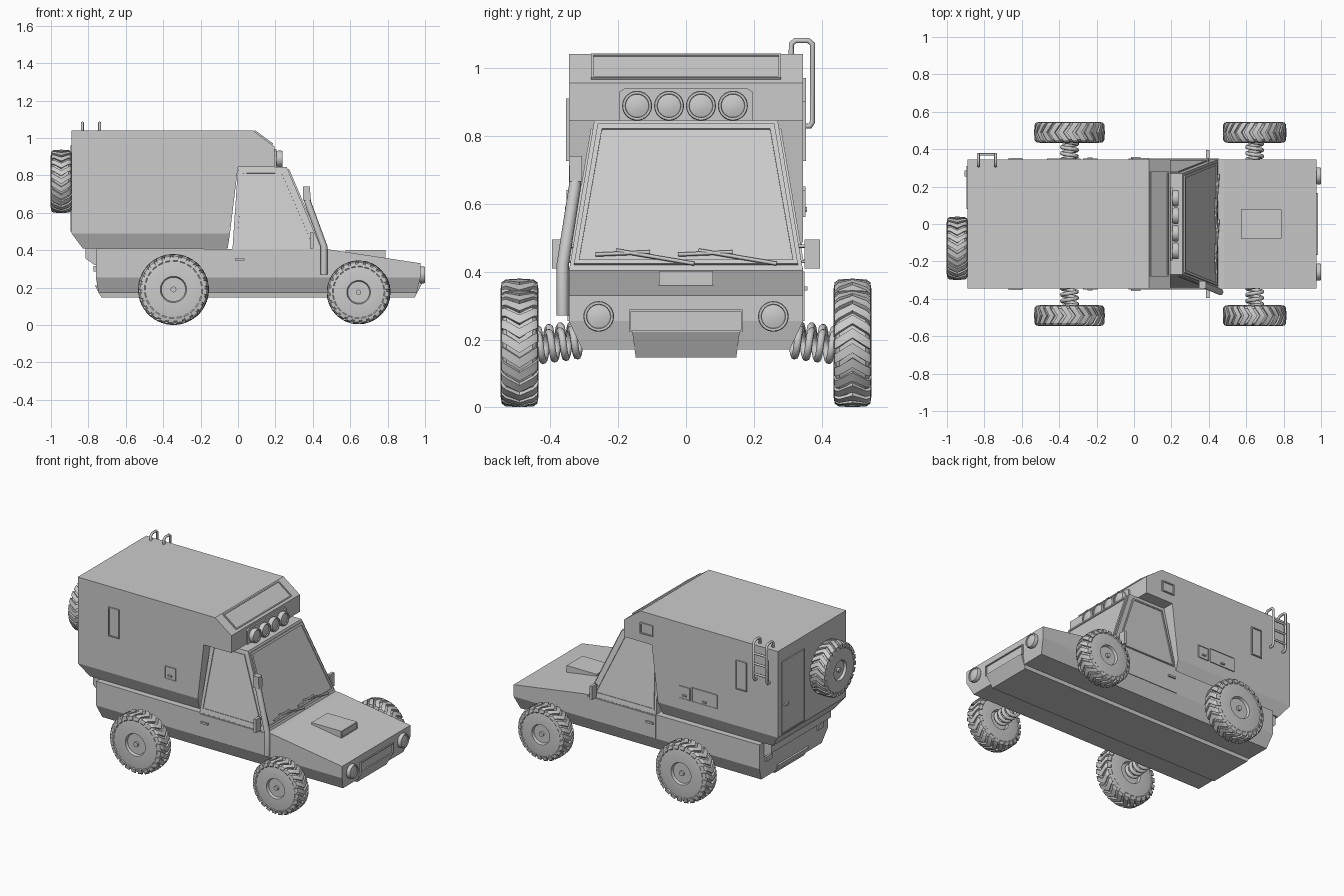
import bpy, bmesh, math
from mathutils import Vector as V

if "Cube" in bpy.data.objects:
    bpy.data.objects.remove(bpy.data.objects["Cube"])


def finish(name, bm, smooth=False):
    bmesh.ops.recalc_face_normals(bm, faces=bm.faces[:])
    me = bpy.data.meshes.new(name)
    bm.to_mesh(me)
    bm.free()
    ob = bpy.data.objects.new(name, me)
    bpy.context.collection.objects.link(ob)
    if smooth:
        bpy.ops.object.select_all(action='DESELECT')
        ob.select_set(True)
        bpy.context.view_layer.objects.active = ob
        bpy.ops.object.shade_smooth_by_angle(angle=math.radians(30))
    return ob


def prism(name, pts, yc=0):
    """Side profile of (x, z, half width) points, closed across y."""
    bm = bmesh.new()
    a, b = [[bm.verts.new((x, yc + s * w, z)) for x, z, w in pts] for s in (-1, 1)]
    bm.faces.new(a)
    bm.faces.new(b[::-1])
    n = len(pts)
    for i in range(n):
        j = (i + 1) % n
        bm.faces.new((a[i], b[i], b[j], a[j]))
    return finish(name, bm)


def panel(name, corners, out, border=0.012, h=0.008, sink=0.006):
    """Raised plate on a surface, with a sunken middle when border > 0."""
    bm = bmesh.new()
    f = bm.faces.new([bm.verts.new(c) for c in corners])
    f.normal_update()
    if f.normal.dot(V(out)) < 0:
        f.normal_flip()
    n = f.normal.copy()
    r = bmesh.ops.extrude_face_region(bm, geom=[f])['geom']
    top = [g for g in r if isinstance(g, bmesh.types.BMFace)][0]
    bmesh.ops.translate(bm, verts=top.verts[:], vec=n * h)
    if border:
        bmesh.ops.inset_region(bm, faces=[top], thickness=border)
        r = bmesh.ops.extrude_face_region(bm, geom=[top])['geom']
        bmesh.ops.delete(bm, geom=[top], context='FACES_ONLY')
        bmesh.ops.translate(bm, verts=[g for g in r if isinstance(g, bmesh.types.BMVert)], vec=-n * sink)
    return finish(name, bm)


def side_panel(name, s, x0, x1, z0, z1, y=0.345, **k):
    return panel(name, [(x0, s * y, z0), (x1, s * y, z0), (x1, s * y, z1), (x0, s * y, z1)], (0, s, 0), **k)


def end_panel(name, x, y0, y1, z0, z1, **k):
    return panel(name, [(x, y0, z0), (x, y1, z0), (x, y1, z1), (x, y0, z1)], (x, 0, 0), **k)


def box(name, c, size):
    bm = bmesh.new()
    bmesh.ops.create_cube(bm, size=1)
    bmesh.ops.scale(bm, vec=size, verts=bm.verts)
    bmesh.ops.translate(bm, vec=c, verts=bm.verts)
    return finish(name, bm)


def tube(name, pts, r, res=2):
    cu = bpy.data.curves.new(name, 'CURVE')
    cu.dimensions = '3D'
    cu.bevel_depth, cu.bevel_resolution, cu.use_fill_caps = r, res, True
    sp = cu.splines.new('POLY')
    sp.points.add(len(pts) - 1)
    for p, c in zip(sp.points, pts):
        p.co = (*c, 1)
    ob = bpy.data.objects.new(name, cu)
    bpy.context.collection.objects.link(ob)
    bpy.ops.object.select_all(action='DESELECT')
    ob.select_set(True)
    bpy.context.view_layer.objects.active = ob
    bpy.ops.object.convert(target='MESH')
    return ob


def revolve(bm, prof, seg):
    """Revolve (radius, height) points around z."""
    rings = []
    for r, h in prof:
        n = 1 if r == 0 else seg
        rings.append([bm.verts.new((r * math.cos(2 * math.pi * i / seg), r * math.sin(2 * math.pi * i / seg), h))
                      for i in range(n)])
    for a, b in zip(rings, rings[1:]):
        for i in range(seg):
            vs = [a[i % len(a)], a[(i + 1) % len(a)], b[(i + 1) % len(b)], b[i % len(b)]]
            bm.faces.new(list(dict.fromkeys(vs)))


def place(ob, loc, axis):
    ob.location = loc
    ob.rotation_euler = V(axis).to_track_quat('Z', 'Y').to_euler()


def wheel(name, loc, axis, R, hw=0.054, lugs=24):
    bm = bmesh.new()
    half = [(0, .95), (.08, .95), (.08, .7), (.34, .7), (.37, 1), (.75, 1), (.88, .9), (.93, .72)]
    prof = half + [(r, -h) for r, h in half[::-1]]
    revolve(bm, [(r * R, h * hw) for r, h in prof], 48)
    # chevron tread lugs wrapping over the shoulders
    arc = [(-1.04, .82), (-.97, .94), (-.75, .985), (0, 1), (.75, .985), (.97, .94), (1.04, .82)]
    for k in range(lugs):
        rows = []
        for h, r in arc:
            ang = 2 * math.pi * k / lugs + 0.2 * min(abs(h), 1)
            hb = h * .8
            ring = []
            for da, rr, hh in ((-.085, r - .09, hb), (-.085, r, h), (.085, r, h), (.085, r - .09, hb)):
                ring.append(bm.verts.new((rr * R * math.cos(ang + da), rr * R * math.sin(ang + da), hh * hw)))
            rows.append(ring)
        for a, b in zip(rows, rows[1:]):
            for i in range(3):
                bm.faces.new((a[i], a[i + 1], b[i + 1], b[i]))
        bm.faces.new(rows[0])
        bm.faces.new(rows[-1][::-1])
    place(finish(name, bm, True), loc, axis)


def lamp(name, loc, r, d):
    bm = bmesh.new()
    revolve(bm, [(0, 0), (r * .8, 0), (r, d * .4), (r, d * .85), (r * .95, d), (r * .8, d), (r * .77, d * .85),
                 (r * .4, d * .97), (0, d)], 32)
    place(finish(name, bm, True), loc, (1, 0, 0))


# lower body, hood and chassis
W = 0.345
prism('body', [(-.76, .41, W), (.48, .405, W), (.976, .33, W), (.976, .255, W), (-.76, .255, W)])
prism('body_sill', [(-.76, .255, W), (.976, .255, W), (.955, .17, .305), (-.745, .17, .305)])
prism('chassis_bumper', [(-.765, .21, .155), (-.73, .147, .148), (.945, .147, .148), (.984, .222, .158)])
prism('tailgate', [(-.76, .41, .3), (-.815, .41, .3), (-.815, .355, .3), (-.765, .32, .3), (-.76, .32, .3)])
prism('hood_scoop', [(.575, .38, .08), (.575, .402, .08), (.785, .402, .08), (.785, .35, .08)])
end_panel('scoop_opening', .785, -.078, .078, .36, .4, border=.006, h=.004, sink=.003)
end_panel('grille', .974, -.167, .167, .222, .288, border=.008, h=.01, sink=.008)

# camper box with tapered skirt
prism('camper', [(-.89, .49, W), (-.89, 1.04, W), (.08, 1.04, W), (.195, .955, W), (.195, .845, W),
                 (0, .845, W), (-.043, .49, W)])
prism('camper_skirt', [(-.89, .49, W), (-.043, .49, W), (-.055, .41, .31), (-.83, .41, .31)])

# cab with windshield and side windows
prism('cab', [(-.03, .4, W), (0, .845, .27), (.26, .845, .27), (.45, .4, W)])


def cab_y(z):
    return .345 - .075 * (z - .4) / .445


def shield_x(z):
    return .26 + .19 * (.845 - z) / .445


panel('windshield', [(shield_x(z), s * (cab_y(z) - .012), z) for s, z in ((-1, .42), (1, .42), (1, .832), (-1, .832))],
      (1, 0, 1), border=.02)
for s in (-1, 1):
    win = [(-.015, .43), (.02, .82), (.24, .82), (.405, .43)]
    panel('side_window', [(x, s * cab_y(z), z) for x, z in win], (0, s, 0), border=.012, h=.006, sink=.005)
    side_panel('door', s, -.03, .455, .255, .4, border=0, h=.004)
    box('door_handle', (.01, s * .352, .35), (.05, .012, .012))
    # side mirrors
    box('mirror', (.395, s * .372, .452), (.018, .045, .085))
    for z in (.43, .475):
        tube('mirror_arm', [(.395, s * .325, z), (.395, s * .365, z)], .005)
    lamp('headlight', (.965, s * .257, .268), .045, .035)
    box('tail_light', (-.765, s * .26, .3), (.014, .06, .03))

# wipers
for y in (-.206, .037):
    def on_glass(dy, z):
        return (shield_x(z) + .012, y + dy, z)
    tube('wiper_arm', [on_glass(.23, .423), on_glass(0, .462)], .006, 0)
    tube('wiper_blade', [on_glass(-.06, .45), on_glass(.1, .457)], .006, 0)

# roof lamp bar and sloped skylight
bm = bmesh.new()
outline = [(-.195, .845), (.195, .845), (.195, .93), (.18, .94), (-.18, .94), (-.195, .93)]
f = bm.faces.new([bm.verts.new((.19, y, z)) for y, z in outline])
r = bmesh.ops.extrude_face_region(bm, geom=[f])['geom']
bmesh.ops.translate(bm, verts=[g for g in r if isinstance(g, bmesh.types.BMVert)], vec=(.015, 0, 0))
finish('lamp_backing', bm)
for i in range(4):
    lamp('roof_lamp', (.2, (i - 1.5) * .094 - .003, .888), .044, .037)
panel('skylight', [(.086, -.28, 1.0355), (.086, .28, 1.0355), (.182, .28, .9646), (.182, -.28, .9646)],
      (1, 0, 1), border=.01)

# camper windows and hatches
for s in (-1, 1):
    side_panel('camper_window', s, -.672, -.595, .725, .91, border=.009)
    side_panel('small_hatch', s, -.272, -.195, .56, .64, border=.005, h=.006, sink=.003)
    box('hatch_latch', (-.235, s * .35, .585), (.025, .012, .01))
side_panel('wide_hatch', 1, -.465, -.285, .56, .65, border=.005, h=.006, sink=.003)
box('wide_hatch_latch', (-.375, .35, .58), (.025, .012, .01))
side_panel('bunk_window', 1, -.01, .08, .9, .97, border=.01)

# rear door
end_panel('rear_door', -.89, .08, .31, .5, .96, border=.008, h=.006, sink=.003)
box('rear_door_handle', (-.9, .27, .68), (.014, .03, .014))

# ladder on the left rear side
rails = (-.832, -.74)
for x in rails:
    tube('ladder_rail', [(x, .31, 1.03), (x, .31, 1.07), (x, .322, 1.08), (x, .36, 1.08), (x, .372, 1.07),
                         (x, .372, .84), (x, .365, .828), (x, .34, .828)], .008)
for z in (.87, .935, 1.0):
    tube('ladder_rung', [(rails[0], .372, z), (rails[1], .372, z)], .007)

# snorkel
tube('snorkel_pipe', [(.46, -.363, .27), (.46, -.363, .42), (.375, -.327, .65), (.366, -.325, .69)], .018)
prism('snorkel_head', [(.347, .665, .018), (.347, .74, .019), (.385, .74, .019), (.388, .665, .018)], yc=-.325)

# wheels and coil springs
for s in (-1, 1):
    for tag, x, z, R in (('rear', -.345, .19, .19), ('front', .645, .175, .171)):
        wheel(tag + '_wheel', (x, s * .49, z), (0, s, 0), R)
        n, turns = 80, 4.5
        pts = []
        for i in range(n + 1):
            t = i / n
            a = 2 * math.pi * turns * t
            pts.append((x + .04 * math.cos(a), s * (.295 + .15 * t), z + .02 - .02 * t + .04 * math.sin(a)))
        spring = tube(tag + '_spring', pts, .011)
        bpy.ops.object.shade_smooth_by_angle(angle=math.radians(60))

# spare wheel on the back
wheel('spare_wheel', (-.945, -.13, .768), (-1, 0, 0), .17)
